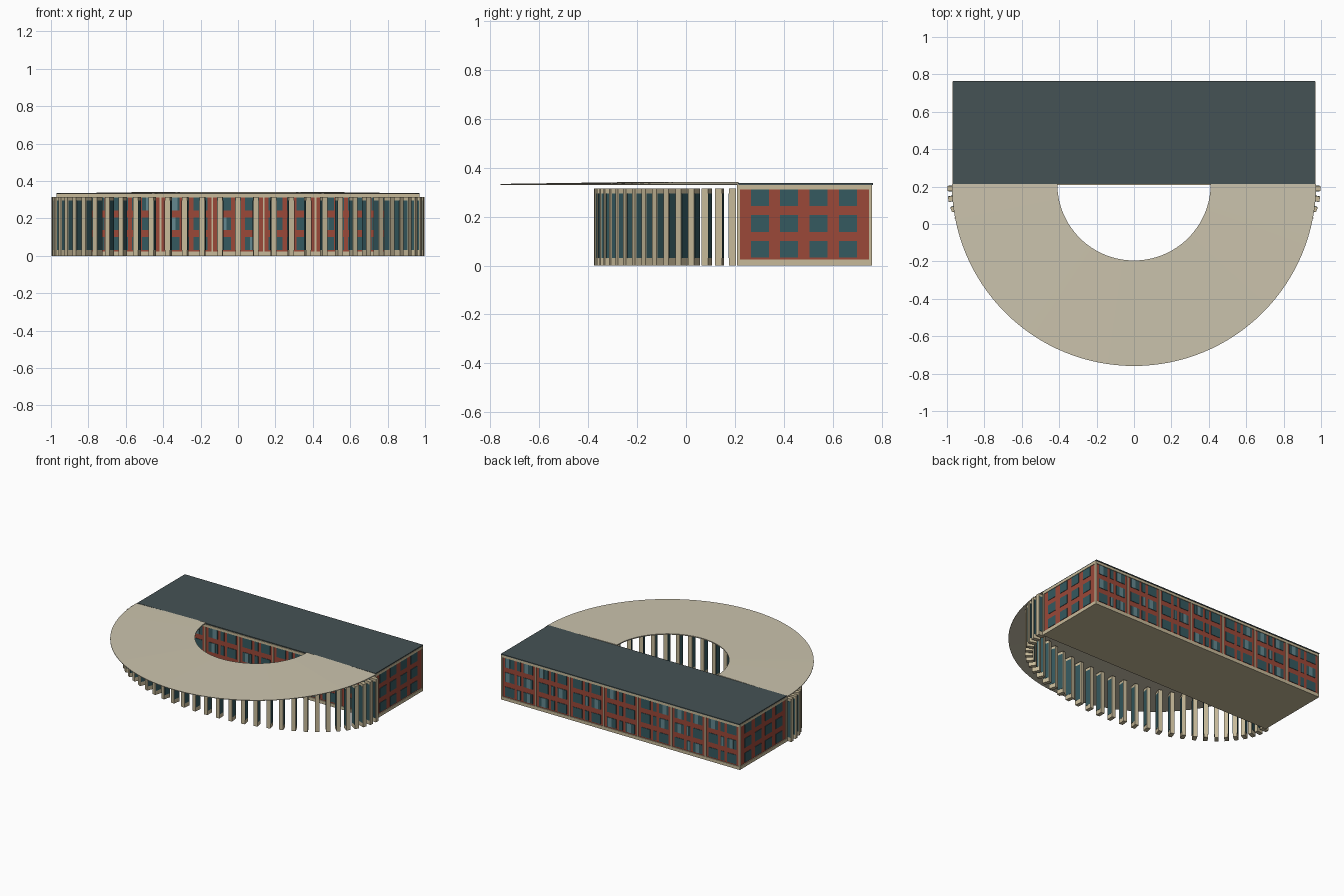
import bpy, bmesh, math, random
from mathutils import Matrix, Vector

if "Cube" in bpy.data.objects:
    bpy.data.objects.remove(bpy.data.objects["Cube"])

random.seed(4)

def material(name, rgb):
    m = bpy.data.materials.new(name)
    m.diffuse_color = (*rgb, 1)
    m.use_nodes = True
    m.node_tree.nodes["Principled BSDF"].inputs["Base Color"].default_value = m.diffuse_color
    return m

STONE = material("stone", (0.57, 0.49, 0.32))
CANOPY = material("canopy_stone", (0.60, 0.55, 0.42))
BRICK = material("brick", (0.33, 0.065, 0.04))
GLASS = material("dark_glass", (0.035, 0.10, 0.115))
PALE = material("pale_glass", (0.13, 0.25, 0.28))
ROOF = material("roof_slate", (0.06, 0.085, 0.09))

def finish(name, bm, mat):
    me = bpy.data.meshes.new(name)
    bm.to_mesh(me)
    bm.free()
    me.materials.append(mat)
    ob = bpy.data.objects.new(name, me)
    bpy.context.collection.objects.link(ob)
    return ob

def add_box(bm, x0, x1, y0, y1, z0, z1, frame=Matrix()):
    centre = Vector(((x0 + x1) / 2, (y0 + y1) / 2, (z0 + z1) / 2))
    size = Matrix.Diagonal((x1 - x0, y1 - y0, z1 - z0, 1))
    bmesh.ops.create_cube(bm, size=1, matrix=frame @ Matrix.Translation(centre) @ size)

def boxes(name, mat, items):
    bm = bmesh.new()
    for it in items:
        add_box(bm, *it)
    return finish(name, bm, mat)

# Main block: brick walls, stone base, cornice, slate roof
X, Y0, Y1 = 0.965, 0.215, 0.755
boxes("brick_walls", BRICK, [(-X, X, Y0, Y1, 0.01, 0.32)])
boxes("stone_base", STONE, [(-X - .005, X + .005, Y0 - .006, Y1 + .006, 0, 0.024)])
boxes("cornice", STONE, [(-X - .005, X + .005, Y0 - .006, Y1 + .006, 0.312, 0.33)])
boxes("roof_slab", ROOF, [(-X - .003, X + .003, Y0 - .002, Y1 + .01, 0.33, 0.337)])

# Pilasters between the seven bays, front and back, plus corners
BAYS = 7
bay = 2 * X / BAYS
pil = []
for i in range(BAYS + 1):
    x = -X + i * bay
    for y in (Y0, Y1):
        pil.append((x - .005, x + .005, y - .006, y + .006, 0.02, 0.315))
boxes("pilasters", STONE, pil)

# Windows: long facades have two wide panes and a narrow strip per bay
ROWS = [(0.032, 0.10), (0.138, 0.206), (0.243, 0.311)]
dark, pale = [], []
for z0, z1 in ROWS:
    for i in range(BAYS):
        c = -X + (i + .5) * bay
        for off, w in ((-.075, .075), (0, .03), (.075, .075)):
            for y in (Y0, Y1):
                x0, x1 = c + off - w / 2, c + off + w / 2
                dark.append((x0, x1, y - .003, y + .003, z0, z1))
                if random.random() < .3:
                    s = x0 + random.uniform(.2, .5) * w
                    pale.append((s, s + w * .4, y - .004, y + .004, z0, z1))
    # Four square windows on each end wall
    for c in (0.302, 0.422, 0.542, 0.662):
        for s in (-X, X):
            dark.append((s - .003, s + .003, c - .037, c + .037, z0, z1))
boxes("windows", GLASS, dark)
boxes("window_blinds", PALE, pale)

# Colonnade: fins on a half ellipse, glazed on both flanks
N = 32
fins, panes = bmesh.new(), bmesh.new()
for i in range(N + 1):
    t = math.pi * i / N
    a, b = 0.972, 0.54
    pos = Vector((a * math.cos(t), 0.19 - b * math.sin(t), 0))
    normal = math.atan2(-a * math.sin(t), b * math.cos(t))
    frame = Matrix.Translation(pos) @ Matrix.Rotation(normal, 4, 'Z')
    add_box(fins, -.026, .026, -.014, .014, 0, 0.315, frame)
    add_box(panes, -.021, .021, -.0155, .0155, 0.03, 0.295, frame)
finish("colonnade_fins", fins, STONE)
finish("colonnade_glazing", panes, GLASS)

# Half-ring canopy, sloping very slightly down to its outer rim
bm = bmesh.new()
SEG = 64
rings = []
for i in range(SEG + 1):
    t = math.pi * i / SEG
    rings.append([bm.verts.new((r * math.cos(t), 0.215 - r * math.sin(t), z))
                  for r, z in ((0.41, 0.342), (0.974, 0.334), (0.974, 0.330), (0.41, 0.335))])
for p, q in zip(rings, rings[1:]):
    for k in range(4):
        n = (k + 1) % 4
        bm.faces.new((p[k], p[n], q[n], q[k]))
bm.faces.new(rings[0])
bm.faces.new(rings[-1])
bmesh.ops.recalc_face_normals(bm, faces=bm.faces)
finish("half_ring_canopy", bm, CANOPY)
